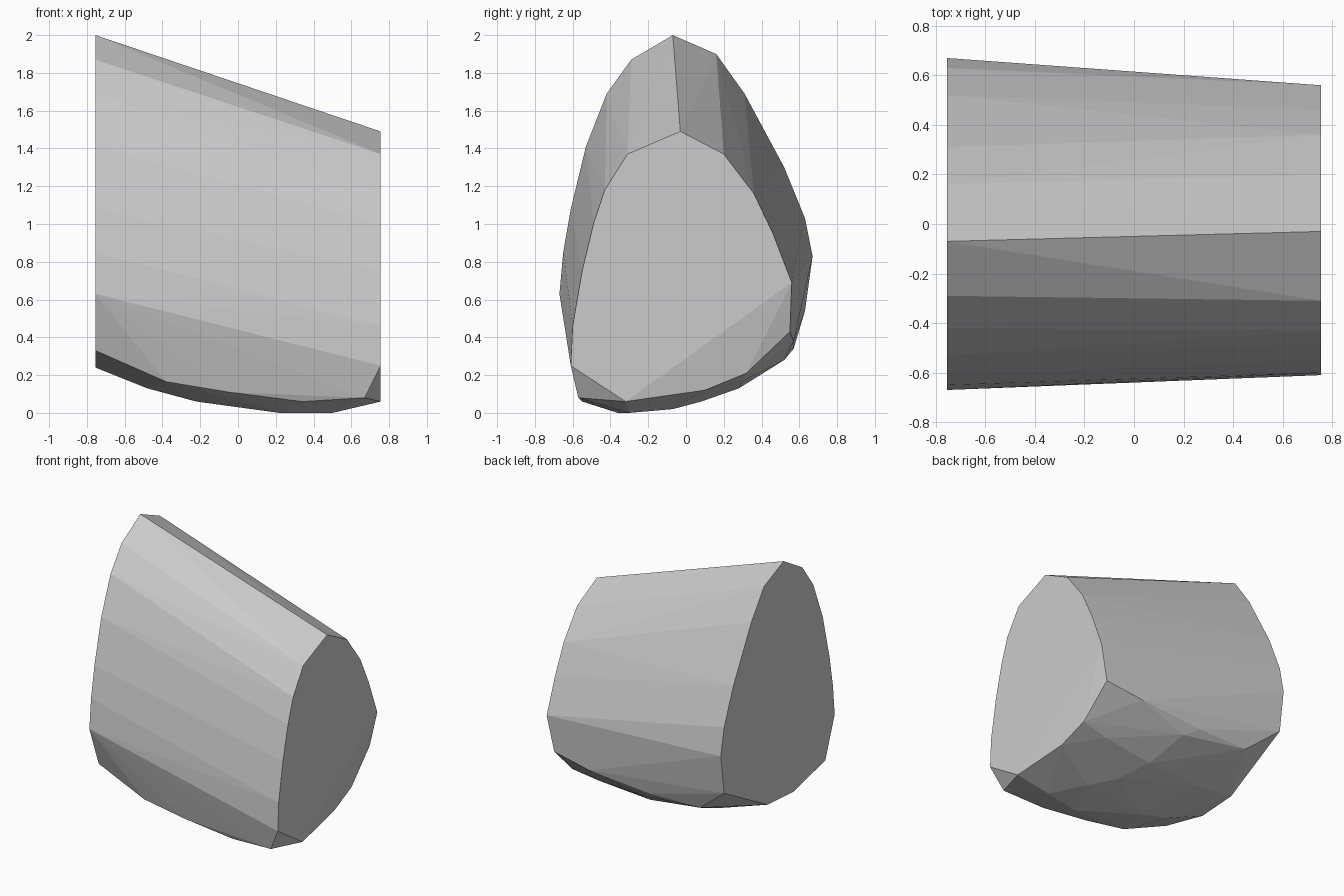
import bpy
import bmesh
import math
from mathutils import Vector

default_cube = bpy.data.objects.get("Cube")
if default_cube:
    bpy.data.objects.remove(default_cube, do_unlink=True)

HALF_WIDTH = 0.755


def make_material(name, level):
    """One plain flat grey."""
    material = bpy.data.materials.new(name)
    material.use_nodes = True
    color = (level, level, level, 1)
    material.diffuse_color = color
    material.node_tree.nodes["Principled BSDF"].inputs["Base Color"].default_value = color
    return material


def end_section(x, outline):
    """Place a flat cut outline, given as (y, z), at one end of the rock."""
    return [Vector((x, y, z)) for y, z in outline]


def hull_object(name, points, material):
    """Wrap points in a convex faceted skin and merge its coplanar faces."""
    bm = bmesh.new()
    for point in points:
        bm.verts.new(point)
    result = bmesh.ops.convex_hull(bm, input=bm.verts)
    leftovers = set(result["geom_interior"]) | set(result["geom_unused"])
    loose = [item for item in leftovers if isinstance(item, bmesh.types.BMVert)]
    bmesh.ops.delete(bm, geom=loose, context="VERTS")
    bmesh.ops.dissolve_limit(bm, angle_limit=math.radians(1),
                             verts=bm.verts, edges=bm.edges)
    bmesh.ops.recalc_face_normals(bm, faces=bm.faces)
    mesh = bpy.data.meshes.new(name)
    bm.to_mesh(mesh)
    bm.free()
    mesh.materials.append(material)
    obj = bpy.data.objects.new(name, mesh)
    bpy.context.collection.objects.link(obj)
    return obj


# Tall flat end
tall_end = end_section(-HALF_WIDTH, [
    (-.07, 2), (.16, 1.9), (.31, 1.69), (.52, 1.3), (.63, 1.03), (.67, .83),
    (.63, .54), (.12, .26), (-.18, .24), (-.56, .33), (-.67, .63),
    (-.65, .85), (-.61, 1.08), (-.53, 1.41), (-.42, 1.69), (-.29, 1.87)])

# Short flat end
short_end = end_section(HALF_WIDTH, [
    (-.03, 1.49), (.2, 1.37), (.36, 1.16), (.46, .95), (.56, .69),
    (-.32, .06), (-.61, .25), (-.6, .46), (-.55, .75), (-.49, 1),
    (-.43, 1.18), (-.31, 1.37)])

# Rounded, chipped underside
front_rim = [(-.38, -.56, .165), (-.05, -.56, .11), (.34, -.55, .06), (.67, -.57, .08)]
back_rim = [(-.51, .56, .34), (-.1, .57, .34), (.4, .57, .38),
            (.7, .55, .43), (.71, .32, .21), (.72, .1, .12)]
belly = [(.5, -.3, 0), (.22, -.36, 0), (-.22, -.2, .06), (-.48, -.2, .13),
         (.35, -.07, .02), (.2, .08, .06), (.1, .28, .13), (0, .52, .28),
         (.5, .3, .17), (-.4, .2, .17), (-.45, .45, .28)]

stone_grey = make_material("stone_grey", 0.6)
hull_object("cut_rock", tall_end + short_end + front_rim + back_rim + belly, stone_grey)
